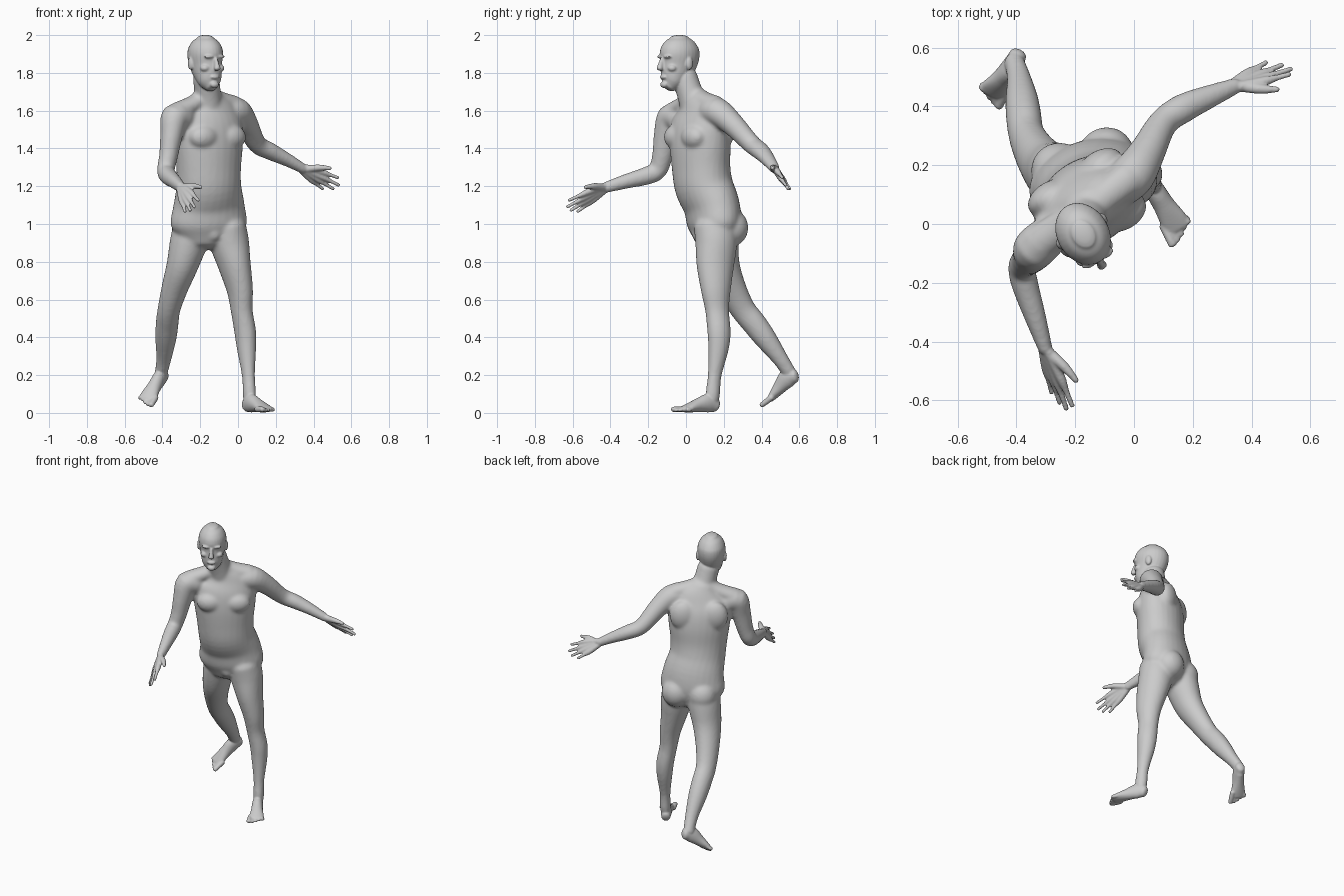
import bpy, bmesh, math
from mathutils import Vector, Matrix

I = Matrix.Identity(4)


def turn(deg, axis='Z'):
    return Matrix.Rotation(math.radians(deg), 4, axis)


def spline(rows, steps=4):
    """Catmull-Rom through rows of equal length."""
    out = []
    for i in range(len(rows) - 1):
        p = [rows[max(i - 1, 0)], rows[i], rows[i + 1], rows[min(i + 2, len(rows) - 1)]]
        for s in range(steps):
            t = s / steps
            out.append([0.5 * (2 * b + (c - a) * t + (2 * a - 5 * b + 4 * c - d) * t * t
                               + (3 * b - a - 3 * c + d) * t ** 3) for a, b, c, d in zip(*p)])
    return out + [list(rows[-1])]


def loft(bm, rings, M=I, cap=0.6, n=28):
    """Closed tube through rings (x, y, z, half width, half depth, yaw of width axis)."""
    rows = spline(rings)
    pts = [Vector(r[:3]) for r in rows]
    frames = []
    for i, r in enumerate(rows):
        t = (pts[min(i + 1, len(pts) - 1)] - pts[max(i - 1, 0)]).normalized()
        yaw = math.radians(r[5])
        u = Vector((math.cos(yaw), math.sin(yaw), 0))
        u = (u - t * u.dot(t)).normalized()
        frames.append((pts[i], u, t.cross(u), t, r[3], r[4]))

    def capped(f, sign):
        c, u, v, t, a, b = f
        h = min(a, b) * cap * sign
        mid = [(c + t * h * math.sin(g), u, v, t, a * math.cos(g), b * math.cos(g)) for g in (0.5, 1.0, 1.35)]
        return mid, c + t * h

    start, p0 = capped(frames[0], -1)
    end, p1 = capped(frames[-1], 1)
    loops = []
    for c, u, v, t, a, b in start[::-1] + frames + end:
        loops.append([bm.verts.new(M @ (c + u * a * math.cos(k * math.tau / n) + v * b * math.sin(k * math.tau / n)))
                      for k in range(n)])
    faces = []
    for A, B in zip(loops, loops[1:]):
        for k in range(n):
            faces.append(bm.faces.new((A[k], A[(k + 1) % n], B[(k + 1) % n], B[k])))
    for pole, L in ((p0, loops[0]), (p1, loops[-1])):
        pv = bm.verts.new(M @ pole)
        for k in range(n):
            faces.append(bm.faces.new((L[k], L[(k + 1) % n], pv)))
    bmesh.ops.recalc_face_normals(bm, faces=faces)


def blob(bm, pos, radii, M=I):
    bmesh.ops.create_uvsphere(bm, u_segments=24, v_segments=14, radius=1,
                              matrix=M @ Matrix.Translation(pos) @ Matrix.Diagonal((*radii, 1)))


def fuse(bm, name, voxel, smooth):
    """Merge overlapping volumes into one smooth skin."""
    me = bpy.data.meshes.new(name)
    bm.to_mesh(me)
    bm.free()
    ob = bpy.data.objects.new(name, me)
    bpy.context.collection.objects.link(ob)
    r = ob.modifiers.new("merge", 'REMESH')
    r.mode, r.voxel_size = 'VOXEL', voxel
    s = ob.modifiers.new("soften", 'SMOOTH')
    s.factor, s.iterations = 0.5, smooth
    dg = bpy.context.evaluated_depsgraph_get()
    skin = bpy.data.meshes.new_from_object(ob.evaluated_get(dg))
    ob.modifiers.clear()
    ob.data = skin
    skin.polygons.foreach_set("use_smooth", [True] * len(skin.polygons))
    return ob


core = bmesh.new()

# torso
loft(core, [(-.155, .155, .93, .165, .11, 18), (-.155, .15, 1.0, .208, .135, 18), (-.155, .135, 1.1, .195, .14, 22),
            (-.155, .095, 1.2, .178, .148, 28), (-.155, .08, 1.3, .18, .145, 31), (-.155, .075, 1.42, .195, .145, 33),
            (-.155, .07, 1.52, .2, .13, 33), (-.155, .065, 1.6, .17, .098, 32), (-.16, .05, 1.66, .10, .075, 32)])
chest = Matrix.Translation((-.155, .07, 0)) @ turn(32)
hips = Matrix.Translation((-.155, .15, 0)) @ turn(18)
for s in (-1, 1):
    blob(core, (s * .085, -.09, 1.46), (.085, .058, .065), chest)
    blob(core, (s * .10, .085, 1.5), (.085, .055, .10), chest)
    blob(core, (s * .085, .065, .98), (.095, .092, .10), hips)
blob(core, (0, -.07, .95), (.05, .055, .05), hips)

# neck and shoulder slopes
loft(core, [(-.16, .06, 1.58, .085, .085, 32), (-.16, .025, 1.68, .072, .07, 32), (-.17, -.01, 1.78, .07, .07, 32)])
loft(core, [(-.165, .04, 1.69, .05, .045, 120), (-.23, .0, 1.64, .055, .045, 120), (-.31, -.055, 1.6, .06, .05, 120)])
loft(core, [(-.165, .04, 1.69, .05, .045, 120), (-.09, .1, 1.655, .055, .045, 120), (-.02, .155, 1.63, .06, .05, 120)])

# arms
loft(core, [(-.06, .12, 1.59, .07, .07, 120), (-.005, .165, 1.595, .076, .074, 120), (.045, .245, 1.53, .062, .062, 120),
            (.1, .345, 1.425, .05, .05, 120), (.17, .395, 1.385, .05, .046, 120), (.26, .435, 1.34, .04, .036, 120),
            (.35, .472, 1.29, .028, .027, 120)])
loft(core, [(-.29, -.04, 1.56, .07, .07, 0), (-.335, -.08, 1.565, .074, .074, 0), (-.352, -.105, 1.47, .06, .066, 0),
            (-.368, -.125, 1.36, .05, .055, 0), (-.382, -.15, 1.285, .047, .05, 0), (-.37, -.21, 1.255, .046, .048, 0),
            (-.335, -.32, 1.225, .037, .039, 0), (-.30, -.43, 1.192, .025, .03, 0)])

# legs
loft(core, [(-.06, .155, .99, .10, .115, 18), (-.045, .16, .9, .103, .112, 20), (-.018, .155, .78, .084, .102, 22),
            (.01, .158, .65, .067, .082, 25), (.02, .165, .54, .056, .065, 28), (.038, .175, .43, .056, .064, 28),
            (.045, .172, .34, .05, .056, 28), (.055, .152, .2, .034, .038, 30), (.06, .142, .1, .034, .04, 30),
            (.06, .14, .06, .03, .035, 30)])
loft(core, [(-.24, .16, .99, .10, .11, 10), (-.262, .168, .9, .10, .11, 0), (-.295, .188, .78, .084, .098, -8),
            (-.335, .24, .66, .07, .08, -16), (-.365, .3, .55, .06, .068, -20), (-.375, .36, .475, .06, .066, -22),
            (-.382, .42, .395, .056, .06, -24), (-.393, .5, .285, .04, .043, -26), (-.41, .555, .2, .033, .038, -28)])
base = fuse(core, "torso_and_limbs", .01, 7)

full = bmesh.new()
full.from_mesh(base.data)
bpy.data.objects.remove(base)

# head
H = Matrix.Translation((-.172, -.036, 0)) @ turn(31)
loft(full, [(0, -.066, 1.725, .034, .036, 0), (0, -.05, 1.75, .058, .057, 0), (0, -.03, 1.79, .07, .08, 0),
            (0, -.008, 1.84, .08, .1, 0), (0, .002, 1.89, .088, .111, 0), (0, .002, 1.93, .084, .106, 0),
            (0, .002, 1.965, .065, .083, 0), (0, .002, 1.984, .042, .055, 0)], H, cap=.4)
loft(full, [(0, -.103, 1.875, .010, .012, 0), (0, -.113, 1.845, .012, .016, 0), (0, -.122, 1.822, .018, .016, 0)], H)
blob(full, (0, -.098, 1.778), (.027, .014, .012), H)
blob(full, (0, -.094, 1.738), (.025, .018, .018), H)
for s in (-1, 1):
    blob(full, (s * .032, -.094, 1.886), (.03, .016, .009), H)
    blob(full, (s * .045, -.07, 1.825), (.026, .026, .02), H)
    blob(full, (s * .086, .012, 1.85), (.012, .02, .034), H @ turn(0))


# hands: fingers run wrist -> knuckle -> tip, thumb last
def hand(wrist, tips, thumb, yaw):
    w = Vector(wrist)
    mids = [w.lerp(Vector(t), .48) for t in tips]
    m = sum(mids, Vector()) / 4
    for t, k in zip(tips, mids):
        off = k - m
        k = m + off * 1.45
        loft(full, [(*(w + off * .5), .018, .018, yaw), (*k, .0165, .0165, yaw),
                    (*k.lerp(Vector(t), .5), .0105, .0105, yaw), (*t, .009, .009, yaw)], n=14)
    t = Vector(thumb)
    bend = w.lerp(t, .5) + (t - m) * .12
    loft(full, [(*w, .02, .02, yaw), (*bend, .017, .017, yaw), (*t, .0095, .0095, yaw)], n=14)


hand((.35, .472, 1.29), [(.53, .51, 1.245), (.535, .528, 1.205), (.505, .542, 1.185), (.45, .55, 1.185)],
     (.49, .458, 1.295), 120)
hand((-.30, -.43, 1.192), [(-.21, -.62, 1.125), (-.23, -.63, 1.09), (-.253, -.61, 1.072), (-.28, -.575, 1.065)],
     (-.195, -.535, 1.195), 0)


# feet: local frame with heel at the origin and toes along -y
def foot(M, side):
    loft(full, [(0, -.032, .038, .029, .036, 0), (0, -.075, .052, .034, .05, 0), (side * .002, -.14, .04, .037, .037, 0),
                (side * .004, -.2, .026, .046, .024, 0), (side * .004, -.232, .019, .044, .016, 0)], M)
    for i in range(5):
        x = side * (-.034 + i * .0185)
        r = .016 if i == 0 else .011
        loft(full, [(x, -.2, .02, r, r, 0), (x * 1.08, -.235, .019, r, r, 0),
                    (x * 1.15, -.272 + .0035 * i * i, r + .003, r, r * .85, 0)], M, n=14)


foot(Matrix.Translation((.03, .185, 0)) @ turn(30), 1)
foot(Matrix.Translation((-.378, .622, .182)) @ turn(-31) @ turn(33, 'X') @ turn(14, 'Y'), -1)

body = fuse(full, "human_figure", .0055, 3)
